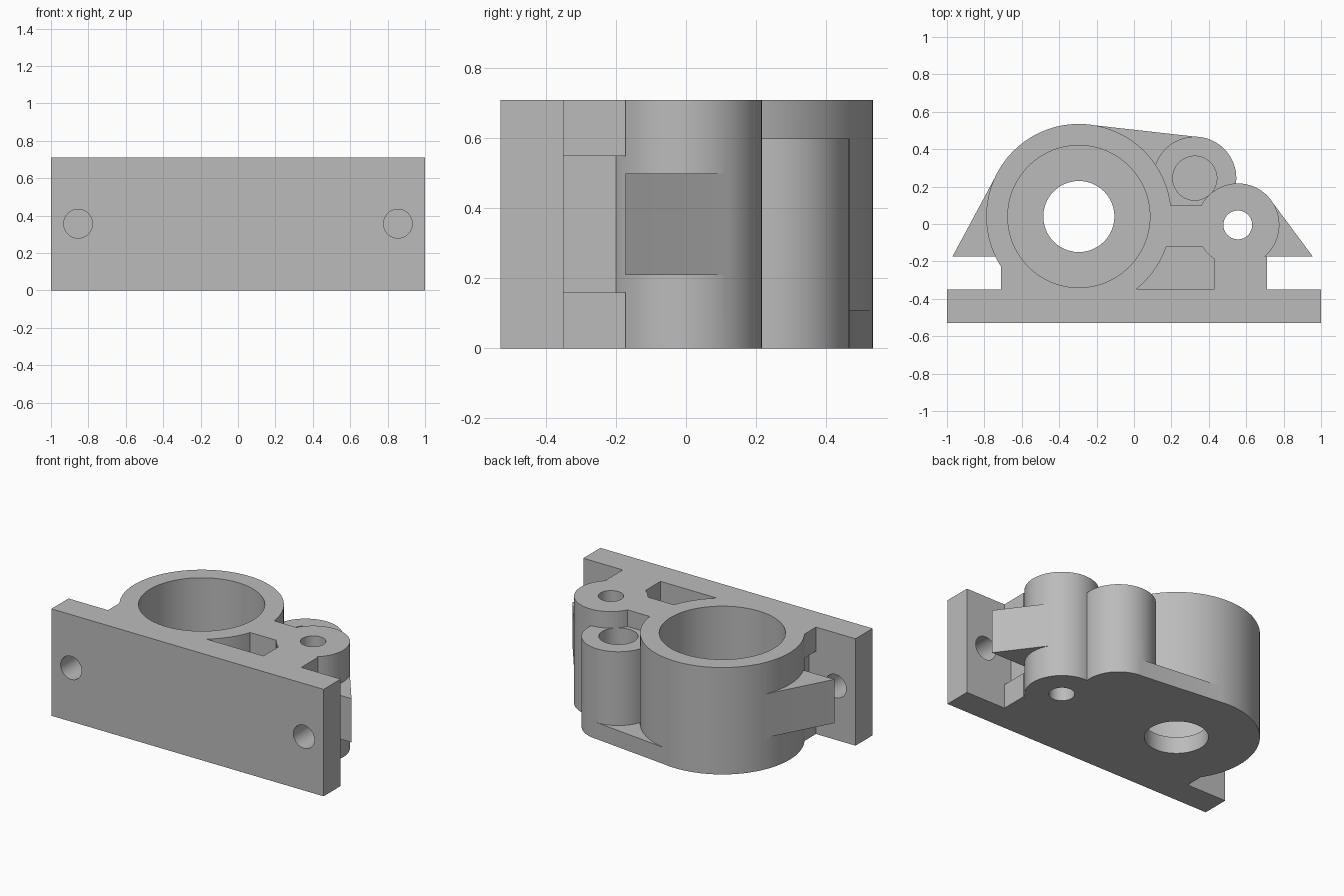
import bpy
import bmesh
from math import cos, sin, pi
from mathutils import Matrix, Vector
from mathutils.geometry import convex_hull_2d

old = bpy.data.objects.get("Cube")
if old:
    bpy.data.objects.remove(old, do_unlink=True)

GREY = (0.5, 0.5, 0.5, 1)
mat = bpy.data.materials.new("plain grey")
mat.use_nodes = True
mat.diffuse_color = GREY
mat.node_tree.nodes["Principled BSDF"].inputs["Base Color"].default_value = GREY

H = 0.71       # full height
FLOOR = 0.11   # floor under the bores and pocket
BIG, PEG, LUG = (-0.295, 0.04), (0.325, 0.245), (0.555, -0.005)
BIG_R, SMALL_R = 0.495, 0.222


def circle(center, r, n=96):
    return [(center[0] + r * cos(2 * pi * i / n), center[1] + r * sin(2 * pi * i / n))
            for i in range(n)]


def rect(x0, x1, y0, y1):
    return [(x0, y0), (x1, y0), (x1, y1), (x0, y1)]


def hull(points):
    pts = [Vector(p) for p in points]
    return [tuple(pts[i]) for i in convex_hull_2d(pts)]


def prism(name, outline, z0, z1):
    """Extrude a flat outline between two heights."""
    bm = bmesh.new()
    face = bm.faces.new([bm.verts.new((x, y, z0)) for x, y in outline])
    ext = bmesh.ops.extrude_face_region(bm, geom=[face])
    top = [v for v in ext["geom"] if isinstance(v, bmesh.types.BMVert)]
    bmesh.ops.translate(bm, verts=top, vec=(0, 0, z1 - z0))
    bmesh.ops.recalc_face_normals(bm, faces=bm.faces)
    mesh = bpy.data.meshes.new(name)
    bm.to_mesh(mesh)
    bm.free()
    mesh.materials.append(mat)
    obj = bpy.data.objects.new(name, mesh)
    bpy.context.collection.objects.link(obj)
    return obj


def combine(target, tool, operation):
    """Apply a boolean and discard the tool."""
    tool.hide_render = True
    bpy.context.view_layer.objects.active = target
    mod = target.modifiers.new("combine", "BOOLEAN")
    mod.operation, mod.solver, mod.object = operation, "EXACT", tool
    bpy.ops.object.modifier_apply(modifier=mod.name)
    bpy.data.objects.remove(tool, do_unlink=True)


def tab(name, center, r, tip_x):
    """Side tab: a flat-fronted wedge tangent to a cylinder."""
    y = -0.173
    pts = [p for p in circle(center, r) if p[1] > y + 0.01]
    return prism(name, hull(pts + [(tip_x, y), (center[0], y)]), 0.21, 0.5)


# Mounting plate and the block that joins it to the sleeves
body = prism("bracket_body", rect(-1, 1, -0.53, -0.35), 0, H)
combine(body, prism("block", rect(-0.71, 0.71, -0.4, -0.173), 0, H), "UNION")
combine(body, prism("bridge", rect(0, 0.5, -0.3, 0.1), 0, H), "UNION")

# Pocket beside the block, bounded by the sleeves added after it
combine(body, prism("pocket", rect(0, 0.43, -0.347, -0.12), FLOOR, 1), "DIFFERENCE")

# Square recesses behind the screw holes
for side in (-1, 1):
    recess = rect(*sorted((side * 0.66, side * 1.1)), -0.35, -0.1)
    combine(body, prism("screw_recess", recess, 0.16, 0.55), "DIFFERENCE")

# Sleeves and the base web between them
combine(body, prism("large_sleeve", circle(BIG, BIG_R, 128), 0, H), "UNION")
combine(body, prism("lug_sleeve", circle(LUG, SMALL_R), 0, H), "UNION")
combine(body, prism("peg_sleeve", circle(PEG, SMALL_R), 0, 0.6), "UNION")
web = hull(circle(BIG, BIG_R - 0.001, 128) + circle(PEG, SMALL_R - 0.001))
combine(body, prism("base_web", web, 0, FLOOR), "UNION")

# Side tabs
combine(body, tab("left_tab", LUG, SMALL_R - 0.001, 0.955), "UNION")
combine(body, tab("right_tab", BIG, BIG_R - 0.001, -0.97), "UNION")

# Bores: wide bore with a smaller drain, blind peg hole, through hole
for center, r, z0 in ((BIG, 0.38, FLOOR), (BIG, 0.19, -1), (PEG, 0.118, FLOOR), (LUG, 0.077, -1)):
    combine(body, prism("bore", circle(center, r), z0, 1), "DIFFERENCE")

# Screw holes through the plate
for x in (-0.855, 0.855):
    drill = prism("drill", circle((0, 0), 0.077, 48), -0.15, 0.15)
    drill.data.transform(Matrix.Translation((x, -0.44, 0.357)) @ Matrix.Rotation(pi / 2, 4, "X"))
    combine(body, drill, "DIFFERENCE")

# Smooth round walls, sharp edges
bpy.ops.object.select_all(action="DESELECT")
body.select_set(True)
bpy.context.view_layer.objects.active = body
bpy.ops.object.shade_smooth_by_angle(angle=0.5)
